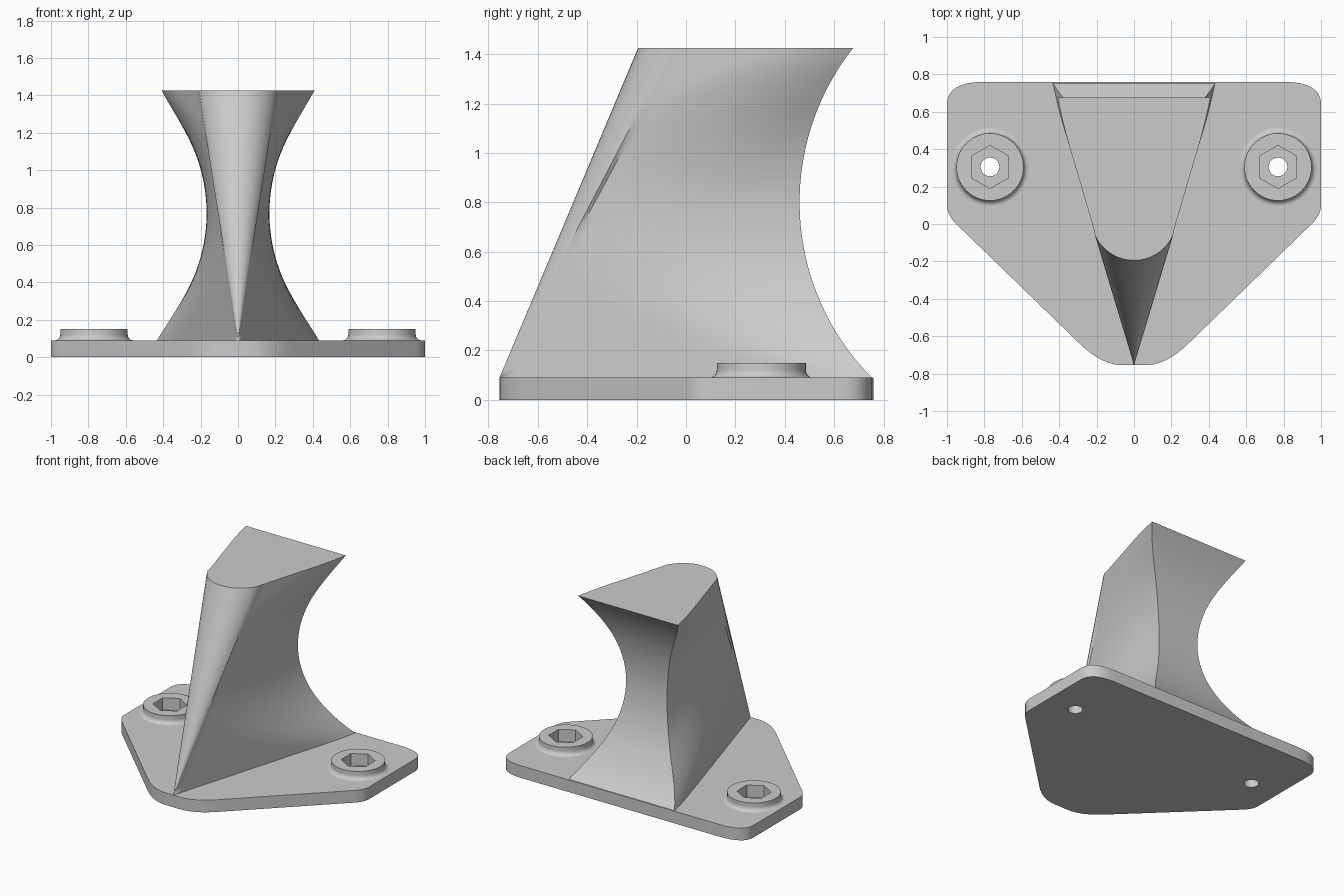
import bpy, bmesh, math
from mathutils import Vector

if "Cube" in bpy.data.objects:
    bpy.data.objects.remove(bpy.data.objects["Cube"])

grey = bpy.data.materials.new("light grey")
grey.use_nodes = True
grey.diffuse_color = (0.6, 0.6, 0.6, 1)
grey.node_tree.nodes["Principled BSDF"].inputs["Base Color"].default_value = grey.diffuse_color


def loft(name, rings):
    """Skin a stack of equal-length rings and cap both ends."""
    bm = bmesh.new()
    rows = [[bm.verts.new(p) for p in ring] for ring in rings]
    n = len(rows[0])
    for a, b in zip(rows, rows[1:]):
        for i in range(n):
            j = (i + 1) % n
            bm.faces.new((a[i], a[j], b[j], b[i]))
    bm.faces.new(rows[0][::-1])
    bm.faces.new(rows[-1])
    bmesh.ops.remove_doubles(bm, verts=bm.verts, dist=1e-5)
    bmesh.ops.recalc_face_normals(bm, faces=bm.faces)
    mesh = bpy.data.meshes.new(name)
    bm.to_mesh(mesh)
    bm.free()
    mesh.materials.append(grey)
    obj = bpy.data.objects.new(name, mesh)
    bpy.context.collection.objects.link(obj)
    return obj


def activate(obj):
    bpy.ops.object.select_all(action='DESELECT')
    obj.select_set(True)
    bpy.context.view_layer.objects.active = obj


def circle(cx, cy, r, z, n):
    angles = [math.tau * (i / n) + math.pi / 2 for i in range(n)]
    return [(cx + r * math.cos(a), cy + r * math.sin(a), z) for a in angles]


def cut(obj, cutter):
    activate(obj)
    mod = obj.modifiers.new("cut", 'BOOLEAN')
    mod.operation = 'DIFFERENCE'
    mod.solver = 'EXACT'
    mod.object = cutter
    bpy.ops.object.modifier_apply(modifier=mod.name)


def bend(a, c, b, n=8):
    """Rounded corner from a to b around control point c."""
    a, c, b = Vector(a), Vector(c), Vector(b)
    ts = [i / n for i in range(n + 1)]
    return [a * (1 - t) ** 2 + c * 2 * t * (1 - t) + b * t * t for t in ts]


# Base plate: rounded pentagon-like outline, mirrored
PLATE, TOP = 0.09, 1.425
half = (bend((0.06, -0.755), (0.172, -0.755), (0.29, -0.64))
        + bend((0.95, 0.0), (1, 0.05), (1, 0.1))
        + bend((1, 0.64), (1, 0.76), (0.8, 0.76)))
outline = half + [Vector((-p.x, p.y)) for p in reversed(half)]
plate = loft("base_plate", [[(p.x, p.y, z) for p in outline] for z in (0, PLATE)])

# Upright: wedge with conical nose, scooped sides and a scooped back
SLOPE, TIP = 0.295, -0.755
wall_angle = math.atan(SLOPE)


def scoop(z, base, radius, mid):
    return base + radius - math.sqrt(radius ** 2 - (z - mid) ** 2)


def smooth_min(a, b, k=0.12):
    return min(a, b) - max(k - abs(a - b), 0) ** 2 / (4 * k)


def section(z, arc=10, side=28):
    s = (z - PLATE) / (TOP - PLATE)
    r, cy = 0.229 * s, TIP + 0.79 * s
    pts = []
    for i in range(arc):
        a = -math.pi / 2 + (math.pi / 2 - wall_angle) * i / arc
        pts.append((r * math.cos(a), cy + r * math.sin(a)))
    start = cy - r * math.sin(wall_angle)
    back = scoop(z, 0.46, 1.01, 0.80)
    width = scoop(z, 0.168, 0.88, 0.77)
    for i in range(side + 1):
        y = start + (back - start) * i / side
        pts.append((max(smooth_min(SLOPE * (y - TIP), width), 0), y))
    mirrored = [(-x, y) for x, y in reversed(pts[1:])]
    return [(x, y, z) for x, y in pts + mirrored]


LAYERS = 36
upright = loft("upright", [section(PLATE + (TOP - PLATE) * i / LAYERS)
                           for i in range(LAYERS + 1)])

# Screw bosses with filleted foot, hex socket and through hole
parts = [plate, upright]
for side, sx in (("left", 1), ("right", -1)):
    cx, cy = 0.77 * sx, 0.305
    foot = [(0.208 - 0.028 * math.sin(a), PLATE + 0.032 * (1 - math.cos(a)))
            for a in [math.pi / 2 * i / 6 for i in range(7)]]
    boss = loft(side + "_boss", [circle(cx, cy, r, z, 48) for r, z in foot + [(0.18, 0.15)]])
    socket = loft("socket_cutter", [circle(cx, cy, 0.115, z, 6) for z in (0.06, 0.3)])
    hole = loft("hole_cutter", [circle(cx, cy, 0.05, z, 32) for z in (-0.1, 0.3)])
    for cutter in (socket, hole):
        cutter.hide_render = True
        cut(plate, cutter)
    cut(boss, socket)
    for cutter in (socket, hole):
        bpy.data.objects.remove(cutter)
    parts.append(boss)

for obj in parts:
    activate(obj)
    bpy.ops.object.shade_smooth_by_angle(angle=math.radians(32))
